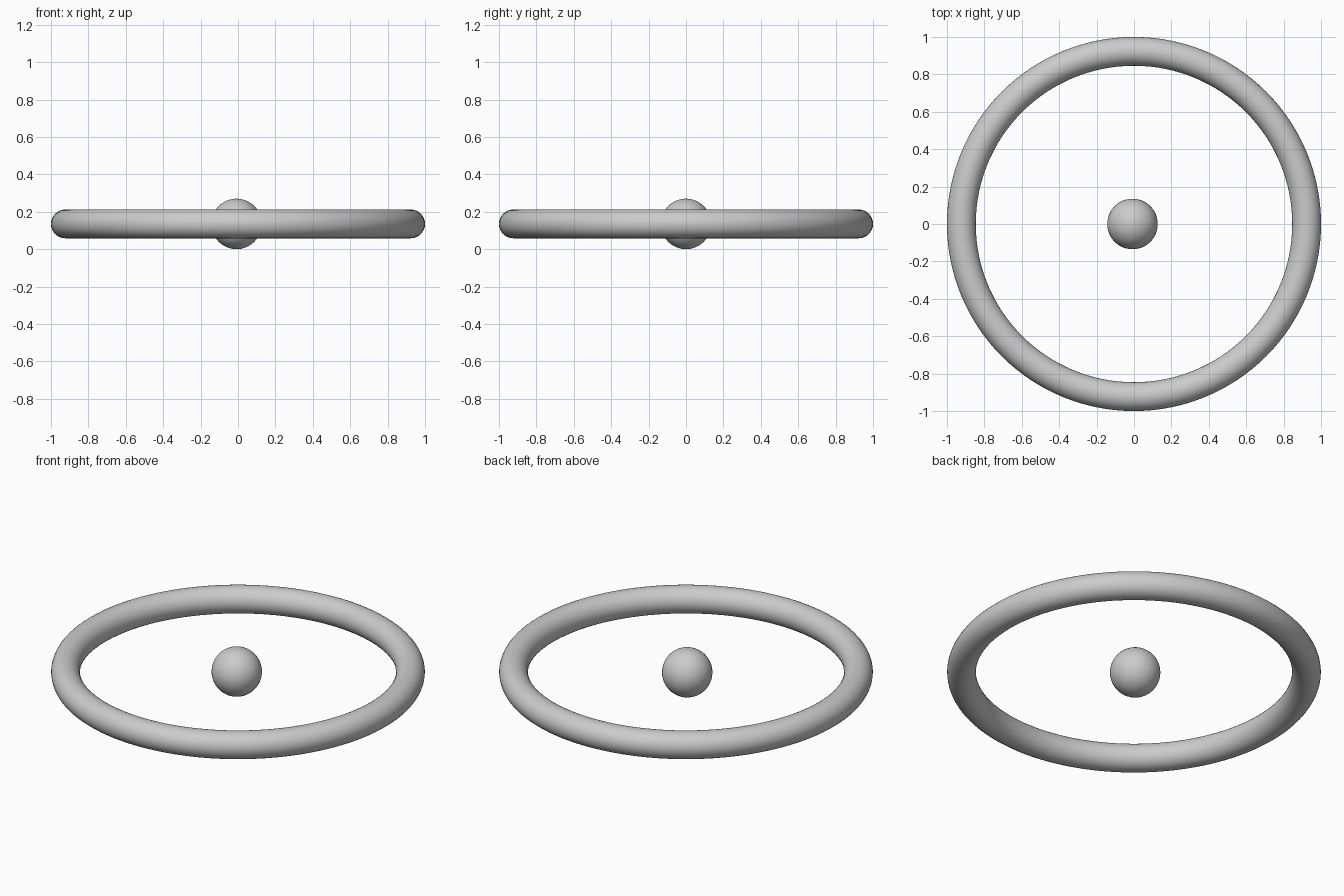
import bpy

if "Cube" in bpy.data.objects:
    bpy.data.objects.remove(bpy.data.objects["Cube"])

Z = 0.135  # shared centre height


def finish(name):
    obj = bpy.context.object
    obj.name = name
    bpy.ops.object.shade_smooth()
    return obj


# Round outer ring
bpy.ops.mesh.primitive_torus_add(
    major_radius=0.923, minor_radius=0.077,
    major_segments=128, minor_segments=32, location=(0, 0, Z))
finish("outer_ring")

# Ball floating in the middle, a touch left of centre
bpy.ops.mesh.primitive_uv_sphere_add(
    radius=0.135, segments=48, ring_count=24, location=(-0.008, 0, Z))
finish("centre_ball")
